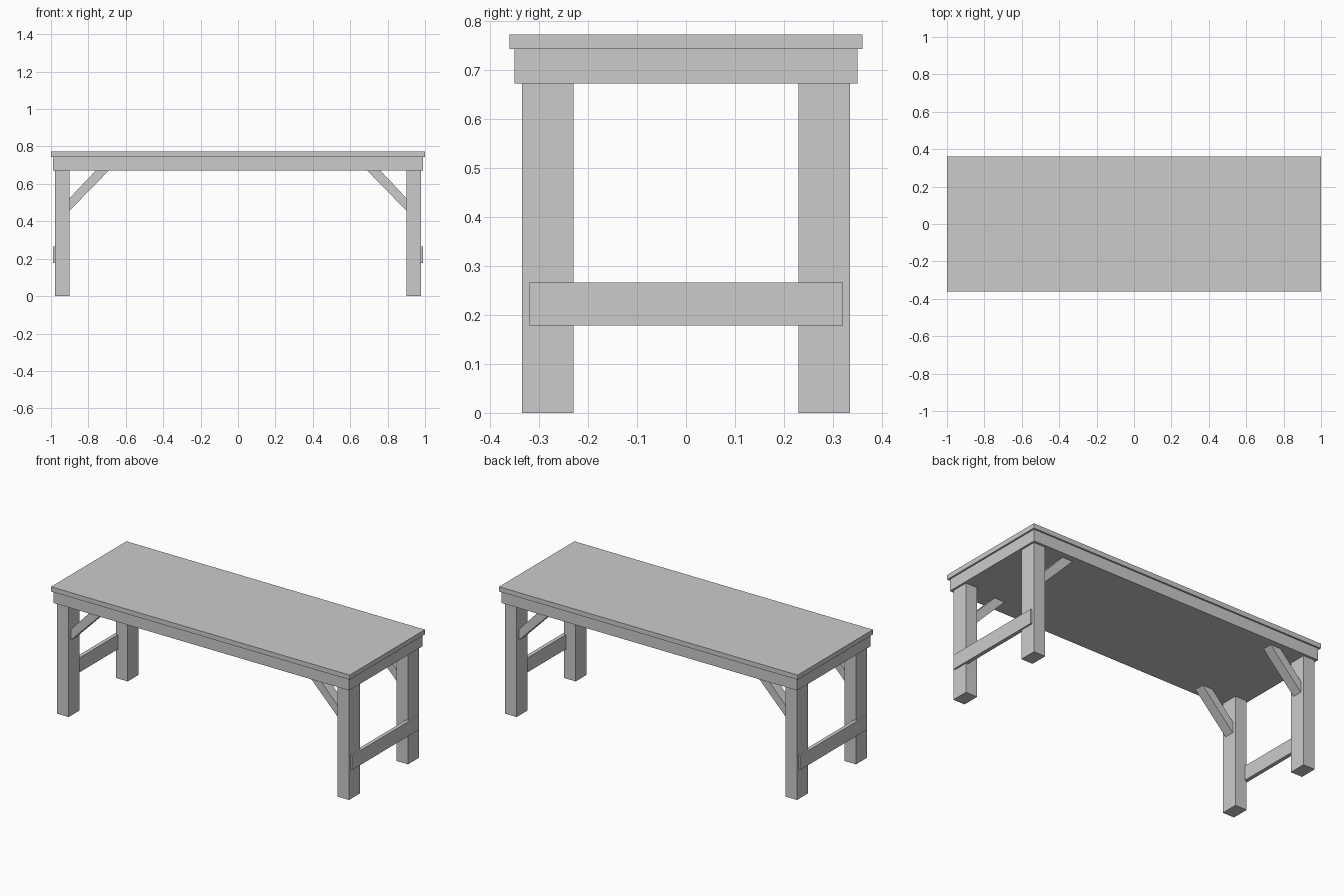
import bpy

if "Cube" in bpy.data.objects:
    bpy.data.objects.remove(bpy.data.objects["Cube"])


def prism(name, profile, y0, y1):
    """Extrude an XZ profile along Y."""
    n = len(profile)
    verts = [(x, y0, z) for x, z in profile] + [(x, y1, z) for x, z in profile]
    faces = [tuple(range(n)), tuple(range(2 * n - 1, n - 1, -1))]
    faces += [(i, i + n, (i + 1) % n + n, (i + 1) % n) for i in range(n)]
    mesh = bpy.data.meshes.new(name)
    mesh.from_pydata(verts, [], faces)
    obj = bpy.data.objects.new(name, mesh)
    bpy.context.collection.objects.link(obj)
    return obj


def box(name, x0, x1, y0, y1, z0, z1):
    return prism(name, [(x0, z0), (x0, z1), (x1, z1), (x1, z0)][::-1], y0, y1)


def mirror(obj, x=True, y=False):
    mod = obj.modifiers.new("mirror", 'MIRROR')
    mod.use_axis = (x, y, False)
    mod.use_mirror_merge = False


# Table top and the solid apron block under it
box("table_top", -1.0, 1.0, -0.36, 0.36, 0.743, 0.772)
box("apron", -0.99, 0.99, -0.35, 0.35, 0.672, 0.743)

# Four legs
mirror(box("legs", 0.90, 0.978, 0.23, 0.335, 0.0, 0.672), y=True)

# End stretchers, let into the outer faces of the legs
mirror(box("end_stretchers", 0.965, 0.988, -0.32, 0.32, 0.178, 0.266))

# Diagonal braces from legs to apron
brace = [(0.90, 0.457), (0.90, 0.524), (0.76, 0.672), (0.69, 0.672)][::-1]
mirror(prism("corner_braces", brace, 0.2525, 0.3125), y=True)

# Consistent outward normals
import bmesh
for obj in bpy.context.collection.objects:
    bm = bmesh.new()
    bm.from_mesh(obj.data)
    bmesh.ops.recalc_face_normals(bm, faces=bm.faces)
    bm.to_mesh(obj.data)
    bm.free()
